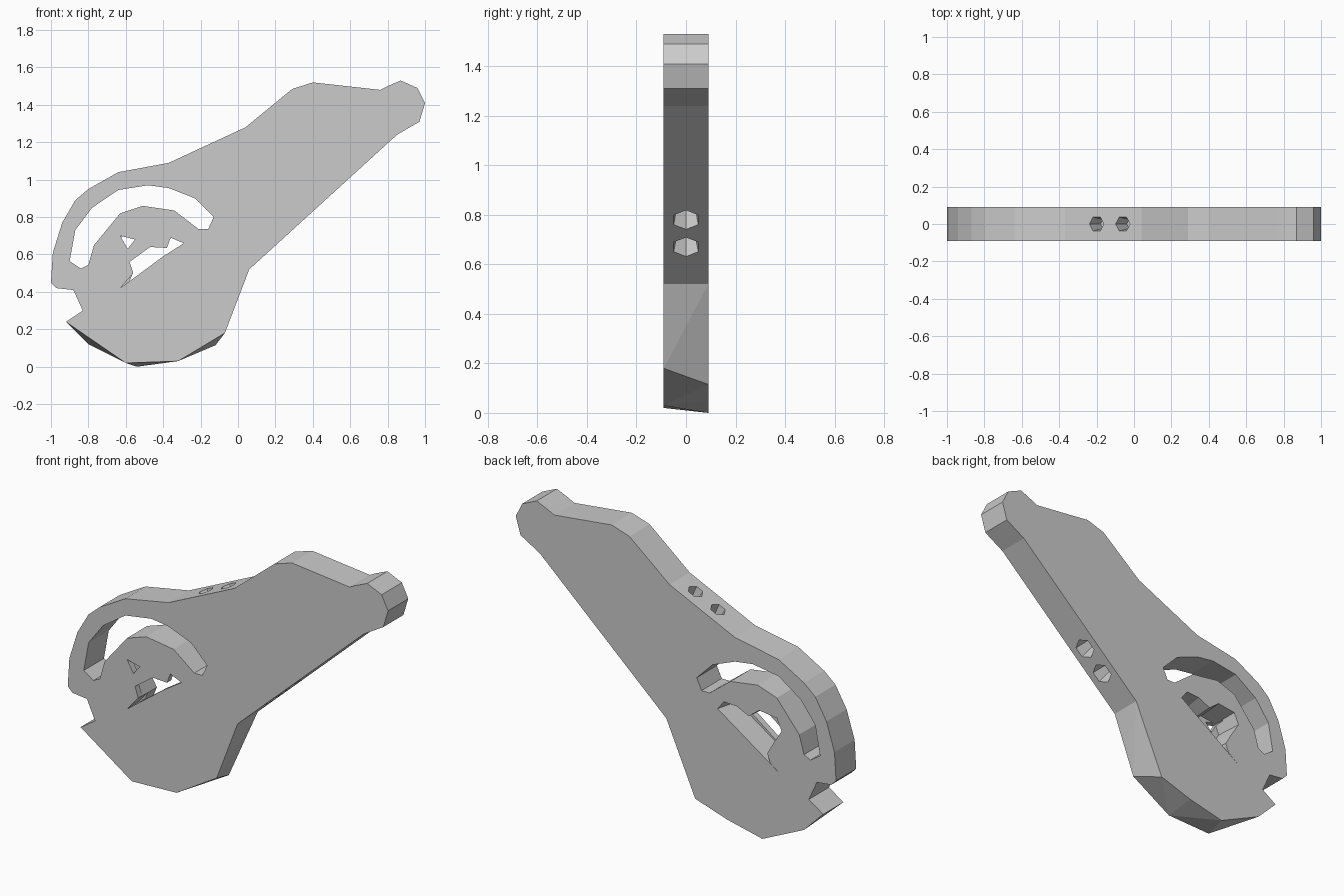
import bpy
import bmesh
from mathutils import Vector

old = bpy.data.objects.get("Cube")
if old:
    bpy.data.objects.remove(old, do_unlink=True)

HALF = 0.09  # half the plate thickness

grey = bpy.data.materials.new("plain grey")
grey.use_nodes = True
grey.diffuse_color = (0.6, 0.6, 0.6, 1)
grey.node_tree.nodes["Principled BSDF"].inputs["Base Color"].default_value = (0.6, 0.6, 0.6, 1)


def finish(name, bm):
    """Turn a bmesh into a scene object with consistent normals."""
    bmesh.ops.recalc_face_normals(bm, faces=bm.faces[:])
    mesh = bpy.data.meshes.new(name)
    bm.to_mesh(mesh)
    bm.free()
    mesh.materials.append(grey)
    obj = bpy.data.objects.new(name, mesh)
    bpy.context.scene.collection.objects.link(obj)
    return obj


def prism(name, front, back, y_front, y_back):
    """Loft between two matching profiles in the xz plane."""
    bm = bmesh.new()
    a = [bm.verts.new((x, y_front, z)) for x, z in front]
    b = [bm.verts.new((x, y_back, z)) for x, z in back]
    bm.faces.new(a)
    bm.faces.new(b[::-1])
    for i in range(len(a)):
        j = (i + 1) % len(a)
        bm.faces.new((a[j], a[i], b[i], b[j]))
    bmesh.ops.triangulate(bm, faces=[f for f in bm.faces if len(f.verts) == 4])
    return finish(name, bm)


def drill(name, x, z, inward, radius):
    """Tapered six-sided blind hole centred on an edge point."""
    bm = bmesh.new()
    bmesh.ops.create_cone(bm, cap_ends=True, segments=6, radius1=radius * 1.25,
                          radius2=radius * 0.6, depth=0.22)
    turn = Vector(inward).to_track_quat('Z', 'Y').to_matrix()
    bmesh.ops.rotate(bm, verts=bm.verts[:], cent=(0, 0, 0), matrix=turn)
    bmesh.ops.translate(bm, verts=bm.verts[:], vec=(x, 0, z))
    return finish(name, bm)


def cut(target, cutter):
    """Subtract the cutter, keep the result and discard the cutter."""
    mod = target.modifiers.new("cut", 'BOOLEAN')
    mod.operation = 'DIFFERENCE'
    mod.solver = 'EXACT'
    mod.object = cutter
    cutter.hide_render = True
    bpy.context.view_layer.update()
    graph = bpy.context.evaluated_depsgraph_get()
    result = bpy.data.meshes.new_from_object(target.evaluated_get(graph))
    target.modifiers.clear()
    target.data = result
    bpy.data.objects.remove(cutter, do_unlink=True)


# Outline of arm, rounded tip and curved rim, shared by both faces
upper = [(0.06, 0.52), (0.85, 1.24), (0.97, 1.31), (1, 1.41), (0.96, 1.49),
         (0.87, 1.53), (0.8, 1.5), (0.76, 1.48), (0.4, 1.52), (0.29, 1.485),
         (0.04, 1.28), (-0.37, 1.09), (-0.64, 1.04), (-0.8, 0.95),
         (-0.87, 0.89), (-0.94, 0.77), (-0.99, 0.61), (-1, 0.45),
         (-0.97, 0.42), (-0.88, 0.41), (-0.83, 0.3), (-0.92, 0.24)]

# The lower bowl is slightly skewed between front and back
bowl_front = [(-0.76, 0.13), (-0.6, 0.02), (-0.32, 0.03), (-0.07, 0.18)]
bowl_back = [(-0.8, 0.12), (-0.54, 0), (-0.32, 0.05), (-0.12, 0.115)]
plate = prism("bracket_plate", upper + bowl_front, upper + bowl_back, -HALF, HALF)

# Curved slot between the rim and the round hub
slot = [(-0.9, 0.565), (-0.87, 0.73), (-0.78, 0.85), (-0.64, 0.945),
        (-0.48, 0.97), (-0.37, 0.955), (-0.23, 0.9), (-0.13, 0.8),
        (-0.16, 0.735), (-0.21, 0.735), (-0.34, 0.835), (-0.51, 0.86),
        (-0.63, 0.82), (-0.77, 0.65), (-0.8, 0.545), (-0.84, 0.525)]
cut(plate, prism("slot_cutter", slot, slot, -HALF * 2, HALF * 2))

# Lobed half-round pocket in the back of the hub
pocket = [(-0.26, 0.66), (-0.3, 0.71), (-0.38, 0.705), (-0.455, 0.67),
          (-0.52, 0.72), (-0.63, 0.705), (-0.66, 0.64), (-0.61, 0.56),
          (-0.57, 0.49), (-0.59, 0.44), (-0.66, 0.39)]
middle = Vector((-0.48, 0.57))
narrow = [tuple(Vector(p).lerp(middle, 0.1)) for p in pocket]
cut(plate, prism("pocket_cutter", narrow, pocket, -HALF * 0.6, HALF * 1.02))

# Small openings that reach through the front of the hub
openings = {
    "main_opening": [(-0.58, 0.56), (-0.56, 0.5), (-0.63, 0.42), (-0.4, 0.59),
                     (-0.29, 0.66), (-0.36, 0.69), (-0.38, 0.635), (-0.47, 0.64)],
    "corner_opening": [(-0.63, 0.7), (-0.55, 0.68), (-0.59, 0.63)],
}
for name, shape in openings.items():
    cut(plate, prism(name, shape, shape, -HALF * 1.5, 0))

# Paired blind holes in the upper and lower edges of the arm
for x, z in ((-0.2, 1.169), (-0.06, 1.234)):
    cut(plate, drill("upper_hole", x, z, (0.42, 0, -0.91), 0.046))
for x, z in ((0.225, 0.67), (0.345, 0.78)):
    cut(plate, drill("lower_hole", x, z, (-0.67, 0, 0.74), 0.062))

# Flat facets throughout
for face in plate.data.polygons:
    face.use_smooth = False
